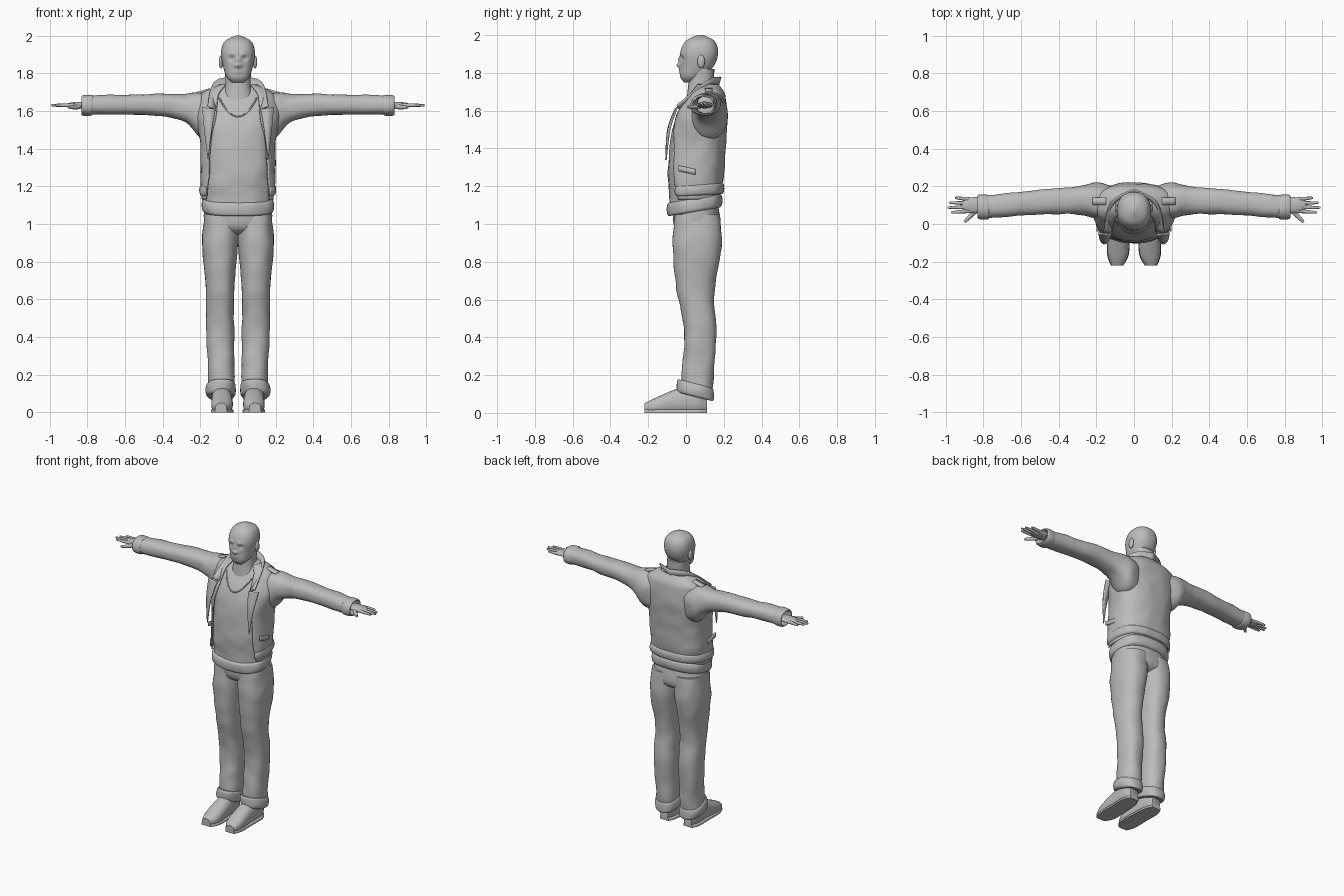
import bpy, bmesh, math
from mathutils import Vector, noise

cube = bpy.data.objects.get("Cube")
if cube:
    bpy.data.objects.remove(cube)

grey = bpy.data.materials.new("plain_grey")
grey.use_nodes = True
grey.diffuse_color = (0.5, 0.5, 0.5, 1)
grey.node_tree.nodes["Principled BSDF"].inputs["Base Color"].default_value = grey.diffuse_color


def place(name, data, mirror):
    data.materials.append(grey)
    part = bpy.data.objects.new(name, data)
    bpy.context.collection.objects.link(part)
    if mirror:
        part.modifiers.new("mirror", 'MIRROR')
    return part


def place_mesh(name, bm, mirror, thickness):
    bmesh.ops.remove_doubles(bm, verts=bm.verts, dist=0.0001)
    bmesh.ops.recalc_face_normals(bm, faces=bm.faces)
    mesh = bpy.data.meshes.new(name)
    bm.to_mesh(mesh)
    bm.free()
    mesh.shade_smooth()
    mesh.set_sharp_from_angle(angle=math.radians(50))
    part = place(name, mesh, mirror)
    if thickness:
        part.modifiers.new("thickness", 'SOLIDIFY').thickness = thickness
    return part


def spline(rows, steps):
    """Smooth interpolation through rows of numbers."""
    result = []
    last = len(rows) - 1
    for i in range(last):
        before, start, end, after = rows[max(i - 1, 0)], rows[i], rows[i + 1], rows[min(i + 2, last)]
        for step in range(steps):
            t = step / steps
            result.append([
                b + t / 2 * (c - a + t * (2 * a - 5 * b + 4 * c - d + t * (3 * (b - c) + d - a)))
                for a, b, c, d in zip(before, start, end, after)])
    return result + [list(rows[last])]


def power(value, exponent):
    return math.copysign(abs(value) ** exponent, value)


def to_axis(axis, along, u, v):
    return Vector({'x': (along, u, v), 'y': (u, along, v), 'z': (u, v, along)}[axis])


def loft(name, rows, axis='z', sides=40, square=2.3, steps=6, capped=True, tilt=0,
         fold=0, shape=None, mirror=False, thickness=0):
    """Rows hold position, u range, v range and the half width of a front gap."""
    bm = bmesh.new()
    rings = []
    for along, u_low, u_high, v_low, v_high, gap in spline(rows, steps):
        u_mid, v_mid = (u_low + u_high) / 2, (v_low + v_high) / 2
        u_size, v_size = u_high - u_mid, v_high - v_mid
        start = -math.acos(min(1, max(0, gap / u_size)) ** (square / 2))
        ring = []
        for i in range(sides + 1):
            angle = start + (math.pi - 2 * start) * i / sides
            u = u_size * power(math.cos(angle), 2 / square)
            v = v_size * power(math.sin(angle), 2 / square)
            position = along + tilt * v
            wrinkle = noise.noise(to_axis(axis, position, u, v) * 13)
            grow = 1 + fold * wrinkle / max(u_size, v_size)
            point = to_axis(axis, position, u_mid + u * grow, v_mid + v * grow)
            ring.append(bm.verts.new(shape(point) if shape else point))
        rings.append(ring)
    for lower, upper in zip(rings, rings[1:]):
        for i in range(sides):
            bm.faces.new((lower[i], lower[i + 1], upper[i + 1], upper[i]))
    if capped:
        bm.faces.new(rings[0])
        bm.faces.new(rings[-1])
    return place_mesh(name, bm, mirror, thickness)


def roll(name, row, width, bulge, **options):
    """Rounded cloth band around one cross-section."""
    along, u_low, u_high, v_low, v_high, gap = row
    rows = []
    for i in range(5):
        angle = math.pi * i / 4
        grow = bulge * math.sin(angle)
        rows.append((along - width / 2 * math.cos(angle), u_low - grow, u_high + grow,
                     v_low - grow, v_high + grow, gap))
    return loft(name, rows, fold=.006, **options)


def body(height, half, front, back, gap=0):
    return (height, -half, half, front, back, gap)


def limb(along, u_low, u_high, v_low, v_high):
    return (along, u_low, u_high, v_low, v_high, 0)


def sheet(name, low, high, thickness=.008):
    """Pair of thin cloth strips between two smooth edges."""
    bm = bmesh.new()
    lower, upper = ([bm.verts.new(point) for point in spline(edge, 6)] for edge in (low, high))
    for i in range(len(lower) - 1):
        bm.faces.new((lower[i], lower[i + 1], upper[i + 1], upper[i]))
    return place_mesh(name, bm, True, thickness)


def tube(name, points, radius, tip=1, mirror=False):
    curve = bpy.data.curves.new(name, 'CURVE')
    curve.dimensions = '3D'
    curve.bevel_depth, curve.use_fill_caps = radius, True
    path = spline(points, 4)
    line = curve.splines.new('POLY')
    line.points.add(len(path) - 1)
    for i, (target, point) in enumerate(zip(line.points, path)):
        target.co = (*point, 1)
        target.radius = 1 + (tip - 1) * (i / (len(path) - 1)) ** 2
    return place(name, curve, mirror)


def ball(name, centre, size):
    bm = bmesh.new()
    bmesh.ops.create_uvsphere(bm, u_segments=24, v_segments=12, radius=1)
    bmesh.ops.scale(bm, vec=size, verts=bm.verts)
    bmesh.ops.translate(bm, vec=centre, verts=bm.verts)
    return place_mesh(name, bm, True, 0)


# Head: smooth form with the features pushed out or in
features = {"nose": (0, 1.84, .014, -.02), "bridge": (0, 1.87, .013, -.01),
            "eye": (.035, 1.88, .015, .012), "brow": (.03, 1.9, .014, -.006),
            "nostril": (.015, 1.84, .01, -.006), "mouth": (.01, 1.81, .015, -.005)}


def sculpt_face(point):
    if point.y < .05:
        for x, z, reach, push in features.values():
            distance = math.hypot(abs(point.x) - x, point.z - z) / reach
            point.y += push * math.exp(-distance ** 2)
    return point


loft("head", [body(1.75, .03, -.01, .03), body(1.78, .06, -.03, .09), body(1.84, .08, -.03, .15),
              body(1.91, .09, -.03, .17), body(1.97, .07, 0, .15), body(2, .01, .06, .09)],
     sides=80, steps=12, shape=sculpt_face)
ball("ear", (.09, .08, 1.86), (.012, .02, .035))
loft("neck", [body(1.62, .11, 0, .17), body(1.72, .07, .01, .15), body(1.82, .07, .02, .15)])

# Jacket, open along the front
jacket_rows = [body(1.13, .19, -.1, .17, .17), body(1.25, .2, -.11, .2, .16),
               body(1.42, .2, -.1, .21, .15), body(1.56, .22, -.07, .22, .12),
               body(1.66, .21, -.01, .21, .11), body(1.7, .18, .02, .2, .1),
               body(1.74, .1, .05, .17, .07)]
cloth = {"sides": 56, "square": 2.5}
loft("jacket", jacket_rows, capped=False, fold=.007, thickness=.008, **cloth)
roll("jacket_waistband", body(1.18, .19, -.1, .19, .17), .06, .014,
     capped=False, tilt=.06, thickness=.006, **cloth)

# Shirt: the jacket form moved inward, with a scooped neckline and a slanted hem
inset = .015
shirt_rows = [body(1.06, .17, -.09, .17)]
shirt_rows += [body(z, half - inset, front + inset, back - inset)
               for z, left, half, front, back, gap in jacket_rows]
shirt = loft("shirt", shirt_rows, fold=.007, **cloth)
roll("shirt_hem", body(1.1, .18, -.09, .18), .07, .012, tilt=.17, **cloth)
bpy.context.view_layer.update()
neckline = []
for i in range(-8, 9):
    x = i / 80
    hit, point, normal, face = shirt.ray_cast((x, -1, 1.57 + 10 * x * x), (0, 1, 0))
    if hit:
        neckline.append(point)
tube("neckline", neckline, .004)

# Collar, lapels, shoulder straps and pocket flaps
sheet("collar", [(0, .16, 1.71), (.09, .1, 1.71), (.12, -.04, 1.61)],
      [(0, .18, 1.78), (.12, .11, 1.76), (.16, -.05, 1.63)])
sheet("lapel", [(.12, -.06, 1.61), (.14, -.1, 1.5), (.16, -.11, 1.34)],
      [(.19, -.05, 1.62), (.18, -.09, 1.5), (.16, -.11, 1.34)])
sheet("shoulder_strap", [(.15, .1, 1.72), (.22, .1, 1.7)], [(.15, .14, 1.72), (.22, .14, 1.7)], .012)
sheet("pocket_flap", [(.2, -.04, 1.28), (.2, .05, 1.26)], [(.2, -.04, 1.31), (.2, .05, 1.29)])

# Sleeves with open cuffs
sleeve_rows = [limb(.12, .05, .2, 1.45, 1.69), limb(.2, .03, .22, 1.46, 1.7),
               limb(.3, .05, .2, 1.55, 1.69), limb(.5, .05, .18, 1.58, 1.69),
               limb(.83, .03, .15, 1.58, 1.68)]
loft("sleeve", sleeve_rows, 'x', capped=False, fold=.007, mirror=True, thickness=.006)
roll("sleeve_cuff", limb(.8, .03, .15, 1.58, 1.68), .06, .006,
     axis='x', capped=False, mirror=True, thickness=.006)

# Hands
ball("palm", (.84, .1, 1.63), (.08, .043, .018))
fingers = {"index": .97, "middle": .99, "ring": .98, "little": .95}
for i, (finger, reach) in enumerate(fingers.items()):
    spread = i - 1.5
    tube(finger + "_finger", [(.86, .1 + spread * .02, 1.63), (reach, .1 + spread * .026, 1.63)],
         .011, tip=.5, mirror=True)
tube("thumb", [(.82, .09, 1.63), (.86, .05, 1.62), (.9, .01, 1.62)], .014, tip=.5, mirror=True)

# Trousers: hips, legs and turned cuffs
loft("trouser_hips", [body(.93, .06, .02, .11), body(.98, .17, -.06, .18), body(1.1, .18, -.07, .17)])
leg_rows = [limb(.1, .02, .16, -.03, .14), limb(.25, .02, .16, -.02, .15),
            limb(.45, .02, .17, -.01, .16), limb(.65, .02, .17, -.05, .15),
            limb(.88, 0, .19, -.07, .19), limb(1.05, -.02, .18, -.06, .18)]
loft("trouser_leg", leg_rows, fold=.006, mirror=True)
roll("trouser_cuff", limb(.12, .02, .16, -.04, .14), .07, .01, tilt=-.25, mirror=True)


# Shoes, flattened to the ground
def ground(point):
    point.z = max(point.z, 0)
    return point


shoe_rows = [limb(-.22, .06, .12, 0, .05), limb(-.16, .03, .14, -.01, .08),
             limb(-.04, .03, .14, -.01, .13), limb(.06, .04, .14, -.01, .14),
             limb(.11, .06, .12, 0, .09)]
loft("shoe", shoe_rows, 'y', shape=ground, mirror=True)
loft("shoe_sole", [limb(y, left - .003, right + .003, -.01, .02) for y, left, right, *rest in shoe_rows],
     'y', square=4, shape=ground, mirror=True)
